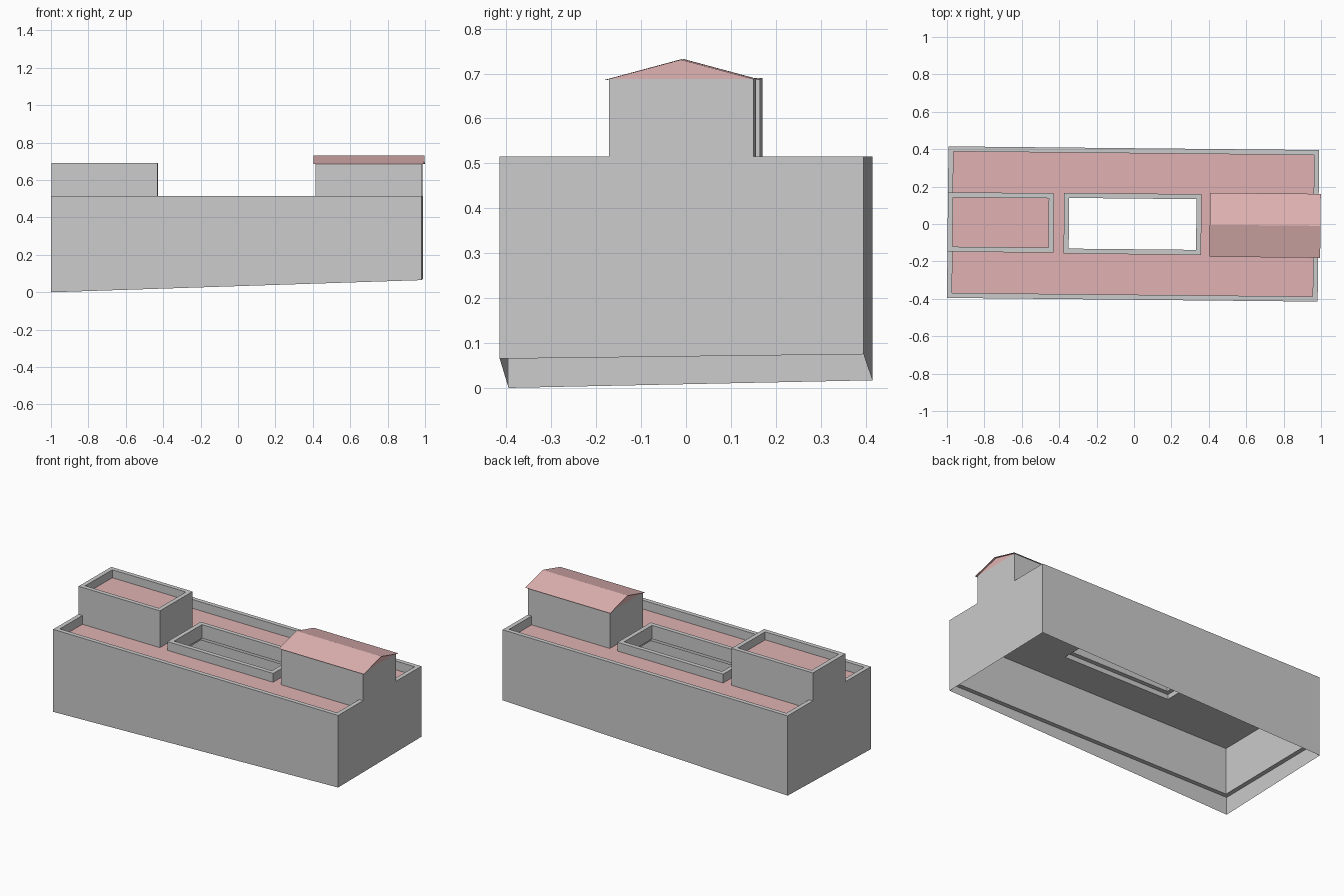
import bpy, bmesh

if "Cube" in bpy.data.objects:
    bpy.data.objects.remove(bpy.data.objects["Cube"])

SKEW = 0.01   # whole plan is turned very slightly
T = 0.027     # parapet thickness

pink = bpy.data.materials.new("roof_pink")
pink.diffuse_color = (0.75, 0.45, 0.45, 1)
pink.use_nodes = True
pink.node_tree.nodes["Principled BSDF"].inputs["Base Color"].default_value = pink.diffuse_color
grey = bpy.data.materials.new("wall_grey")
grey.diffuse_color = (0.7, 0.7, 0.7, 1)
grey.use_nodes = True
grey.node_tree.nodes["Principled BSDF"].inputs["Base Color"].default_value = grey.diffuse_color


def rect(x0, x1, y0, y1, z, inset=0.0):
    """Four turned corners: front left, front right, back right, back left."""
    zs = z if isinstance(z, (list, tuple)) else [z] * 4
    x0, x1, y0, y1 = x0 + inset, x1 - inset, y0 + inset, y1 - inset
    pts = [(x0, y0), (x1, y0), (x1, y1), (x0, y1)]
    return [(x + SKEW * y, y - SKEW * x, h) for (x, y), h in zip(pts, zs)]


def loft(name, loops, pink_bands=(), close=False, cap=False):
    """Join successive rectangles with quads."""
    bm = bmesh.new()
    rings = [[bm.verts.new(p) for p in loop] for loop in loops]
    pairs = list(zip(rings, rings[1:]))
    if close:
        pairs.append((rings[-1], rings[0]))
    for k, (a, b) in enumerate(pairs):
        for i in range(4):
            j = (i + 1) % 4
            f = bm.faces.new((a[i], a[j], b[j], b[i]))
            f.material_index = 1 if k in pink_bands else 0
    if cap:
        bm.faces.new(rings[-1]).material_index = 1
    return finish(name, bm)


def finish(name, bm):
    me = bpy.data.meshes.new(name)
    bm.to_mesh(me)
    bm.free()
    me.materials.append(grey)
    me.materials.append(pink)
    ob = bpy.data.objects.new(name, me)
    bpy.context.collection.objects.link(ob)
    return ob


MAIN = (-0.996, 0.986, -0.405, 0.405)
COURT = (-0.375, 0.36, -0.162, 0.163)
LEFT = (-0.996, -0.43, -0.158, 0.16)
RIGHT = (0.415, 0.986, -0.162, 0.16)
ROOF, CEIL, TOP = 0.46, 0.40, 0.515

# outer wall: thin skirt following the sloping ground, thicker wall above
loft("outer_wall", [
    rect(*MAIN, (0.0, 0.065, 0.075, 0.017)),
    rect(*MAIN, 0.11),
    rect(*MAIN, TOP),
    rect(*MAIN, TOP, T),
    rect(*MAIN, 0.11, T),
    rect(*MAIN, 0.11)])

# main flat roof with courtyard opening
loft("main_roof", [
    rect(*MAIN, ROOF, T), rect(*COURT, ROOF),
    rect(*COURT, CEIL), rect(*MAIN, CEIL, T)], pink_bands=(0,), close=True)

# curb round the courtyard opening
loft("courtyard_curb", [
    rect(*COURT, 0.43), rect(*COURT, TOP),
    rect(*COURT, TOP, T), rect(*COURT, 0.43, T)], close=True)

# left upper block with parapet and flat roof
loft("left_block", [
    rect(*LEFT, ROOF), rect(*LEFT, 0.69),
    rect(*LEFT, 0.69, T), rect(*LEFT, 0.64, T)], cap=True)

# right upper block
loft("right_block", [rect(*RIGHT, ROOF), rect(*RIGHT, 0.688)])


def gable(name, x0, x1, y0, y1, eave, ridge, ends):
    """Two roof slopes, with optional closed gable ends."""
    ym = (y0 + y1) / 2
    bm = bmesh.new()
    a, b = [[bm.verts.new((x + SKEW * y, y - SKEW * x, z))
             for y, z in ((y0, eave), (ym, ridge), (y1, eave))] for x in (x0, x1)]
    if ends:
        faces = [a[::-1], b]
    else:
        faces = [(a[i], b[i], b[i + 1], a[i + 1]) for i in (0, 1)]
    for f in faces:
        bm.faces.new(f).material_index = 1
    finish(name, bm)


# pitched roof with small overhang, and the gable ends beneath it
gable("pitched_roof", 0.405, 0.997, -0.171, 0.171, 0.686, 0.732, False)
gable("gable_ends", 0.415, 0.986, -0.162, 0.16, 0.688, 0.731, True)
